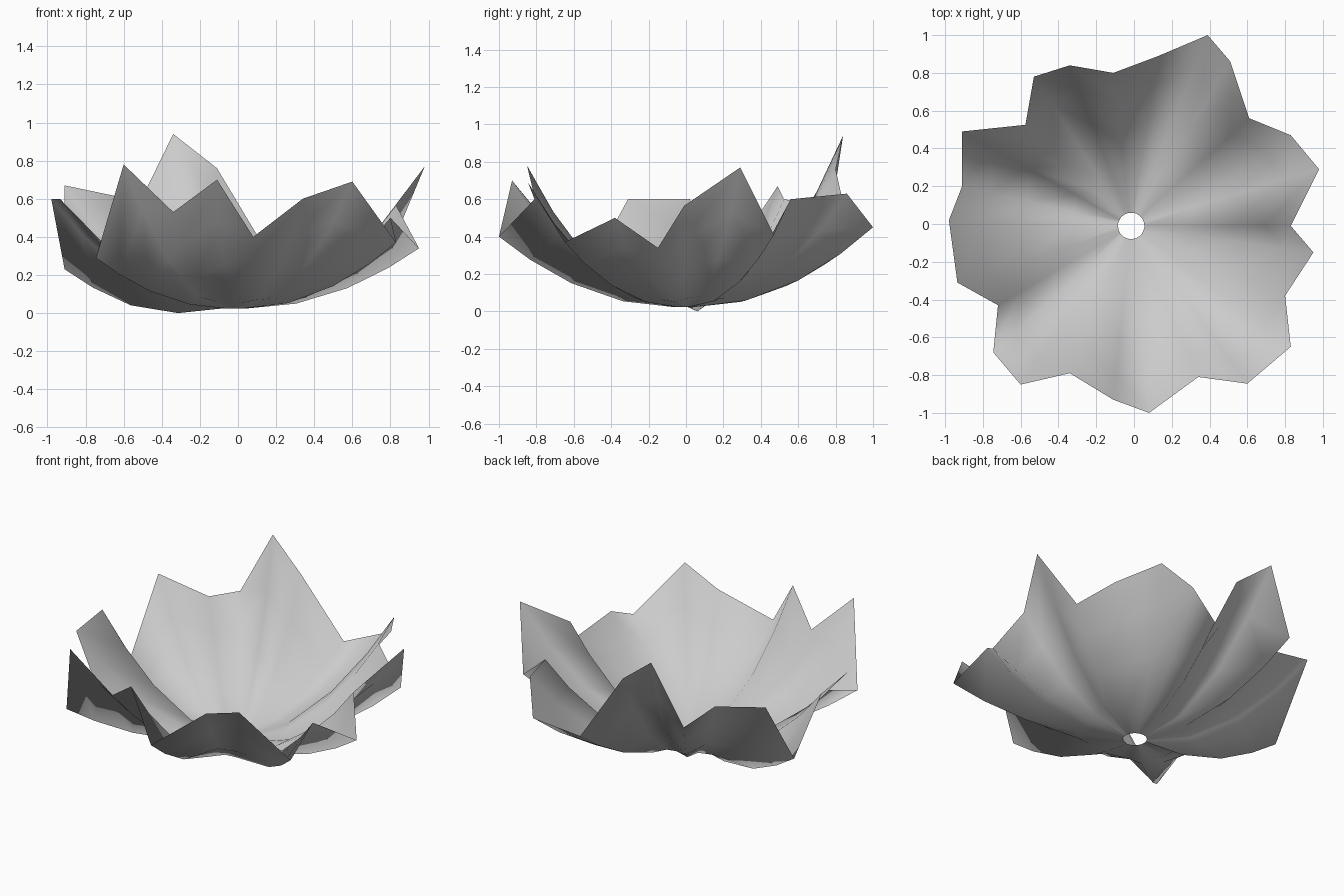
import bpy, math

if "Cube" in bpy.data.objects:
    bpy.data.objects.remove(bpy.data.objects["Cube"])

# rim points of the wavy flower bowl, counter-clockwise
RIM = [(.98, .29, .77), (.83, .47, .41), (.61, .56, .60), (.51, .86, .63),
       (.39, 1.0, .45), (.13, .89, .36), (-.11, .80, .76), (-.34, .84, .94),
       (-.53, .78, .55), (-.575, .525, .60), (-.91, .49, .67), (-.91, .20, .23),
       (-.98, .02, .60), (-.935, -.31, .60), (-.72, -.43, .38), (-.745, -.68, .29),
       (-.60, -.85, .78), (-.34, -.79, .53), (-.11, -.93, .70), (.08, -1.0, .40),
       (.34, -.81, .60), (.60, -.845, .69), (.83, -.65, .37), (.80, -.38, .50),
       (.95, -.15, .34), (.83, -.01, .565)]
RINGS = [0, .28, .58, .82, 1]
CX, CY, HOLE, BASE = -.015, -.01, .07, .025

# rings of vertices from the centre hole out to the rim
verts, faces = [], []
n = len(RIM)
for t in RINGS:
    for x, y, h in RIM:
        a = math.atan2(y - CY, x - CX)
        hx, hy = CX + HOLE * math.cos(a), CY + HOLE * math.sin(a)
        dip = .055 * math.sin(math.pi * t) ** 1.0 if h < .25 else 0
        z = BASE + (h - BASE) * t ** 2.0 - dip
        verts.append((hx + (x - hx) * t, hy + (y - hy) * t, max(z, 0)))
for r in range(len(RINGS) - 1):
    for i in range(n):
        j = (i + 1) % n
        faces.append((r * n + i, (r + 1) * n + i, (r + 1) * n + j, r * n + j))

mesh = bpy.data.meshes.new("petal_bowl")
mesh.from_pydata(verts, [], faces)
mesh.update()
bowl = bpy.data.objects.new("petal_bowl", mesh)
bpy.context.collection.objects.link(bowl)
for p in mesh.polygons:
    p.use_smooth = True
